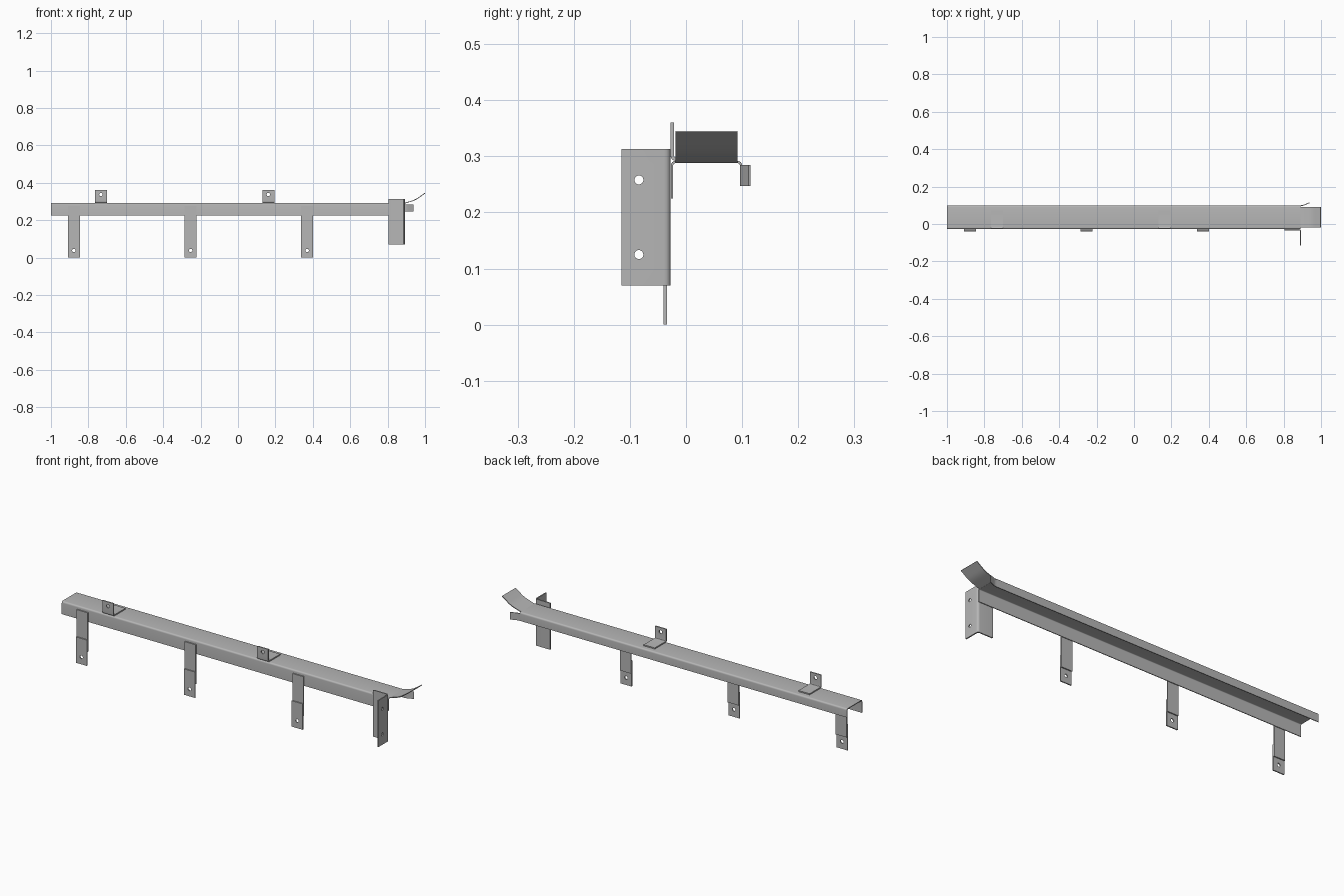
import bpy, bmesh, math
from mathutils import Vector, Matrix

cube = bpy.data.objects.get("Cube")
if cube:
    bpy.data.objects.remove(cube, do_unlink=True)

steel = bpy.data.materials.new("grey_steel")
steel.use_nodes = True
grey = (0.47, 0.47, 0.47, 1)
steel.diffuse_color = grey
steel.node_tree.nodes["Principled BSDF"].inputs["Base Color"].default_value = grey

# How a profile point (a, b) at extrusion distance d maps to space
PLACE = {
    "x": lambda a, b, d: (d, a, b),
    "y": lambda a, b, d: (a, d, b),
    "z": lambda a, b, d: (a, b, d),
}


def round_corners(path, radius):
    """Replace each inner corner of a path by a short curve."""
    pts = [Vector(p) for p in path]
    out = [pts[0]]
    for prev, cur, nxt in zip(pts, pts[1:], pts[2:]):
        a = cur + (prev - cur).normalized() * radius
        b = cur + (nxt - cur).normalized() * radius
        for i in range(5):
            t = i / 4
            out.append(a * (1 - t) ** 2 + cur * 2 * t * (1 - t) + b * t * t)
    return out + [pts[-1]]


def sheet(name, path, axis, start, end, thick=0.005, radius=0.007):
    """Bent sheet metal: a thickened centre line extruded along an axis."""
    pts = round_corners(path, radius)
    left, right = [], []
    for i, p in enumerate(pts):
        d1 = (p - pts[i - 1]).normalized() if i else None
        d2 = (pts[i + 1] - p).normalized() if i < len(pts) - 1 else None
        d1, d2 = d1 or d2, d2 or d1
        n1, n2 = Vector((-d1.y, d1.x)), Vector((-d2.y, d2.x))
        off = (n1 + n2) / (1 + n1.dot(n2)) * thick / 2
        left.append(p + off)
        right.append(p - off)
    bm = bmesh.new()
    rows = [[bm.verts.new(PLACE[axis](p.x, p.y, d)) for p in side]
            for d in (start, end) for side in (left, right)]
    l0, r0, l1, r1 = rows
    for i in range(len(pts) - 1):
        for a, b in ((l0, r0), (l1, r1), (l0, l1), (r0, r1)):
            bm.faces.new((a[i], a[i + 1], b[i + 1], b[i]))
    for i in (0, -1):
        bm.faces.new((l0[i], r0[i], r1[i], l1[i]))
    bmesh.ops.recalc_face_normals(bm, faces=bm.faces)
    mesh = bpy.data.meshes.new(name)
    bm.to_mesh(mesh)
    bm.free()
    mesh.materials.append(steel)
    obj = bpy.data.objects.new(name, mesh)
    bpy.context.collection.objects.link(obj)
    return obj


def drill(obj, centre, axis, radius=0.009):
    """Cut a round hole through a sheet."""
    bm = bmesh.new()
    turn = Matrix.Rotation(math.pi / 2, 4, "Y" if axis == "x" else "X")
    bmesh.ops.create_cone(bm, cap_ends=True, segments=24, radius1=radius,
                          radius2=radius, depth=0.04,
                          matrix=Matrix.Translation(centre) @ turn)
    mesh = bpy.data.meshes.new("hole_cutter")
    bm.to_mesh(mesh)
    bm.free()
    mesh.materials.append(steel)
    cutter = bpy.data.objects.new("hole_cutter", mesh)
    cutter.hide_render = True
    bpy.context.collection.objects.link(cutter)
    mod = obj.modifiers.new("hole", "BOOLEAN")
    mod.operation, mod.solver, mod.object = "DIFFERENCE", "EXACT", cutter
    graph = bpy.context.evaluated_depsgraph_get()
    cut = bpy.data.meshes.new_from_object(obj.evaluated_get(graph))
    obj.modifiers.clear()
    obj.data = cut
    bpy.data.objects.remove(cutter, do_unlink=True)


parts = []

# Long rail, open underneath
rail_end = 0.89
parts.append(sheet("rail", [(-0.025, 0.225), (-0.025, 0.29), (0.098, 0.29), (0.098, 0.247)],
                   "x", -1, rail_end, thick=0.004))

# Upturned lip at the end of the rail top
parts.append(sheet("end_lip", [(rail_end, 0.29), (0.95, 0.309), (0.999, 0.344)],
                   "y", -0.019, 0.092, thick=0.004, radius=0.02))

# Flared tab at the end of the back flange
parts.append(sheet("flared_tab", [(rail_end, 0.098), (0.902, 0.099), (0.938, 0.113)],
                   "z", 0.247, 0.285, thick=0.004, radius=0.006))

# Hanging legs, each of two lapped plates
for i, x in enumerate((-0.878, -0.253, 0.37)):
    x0, x1 = x - 0.032, x + 0.032
    parts.append(sheet(f"leg_upper_{i + 1}", [(-0.0305, 0.07), (-0.0305, 0.275)],
                       "x", x0, x1, thick=0.006))
    lower = sheet(f"leg_lower_{i + 1}", [(-0.0367, 0), (-0.0367, 0.135)],
                  "x", x0, x1, thick=0.006)
    drill(lower, (x, -0.0367, 0.038), "y")
    parts.append(lower)

# Angle clips standing on the rail
for i, x in enumerate((-0.733, 0.162)):
    clip = sheet(f"top_clip_{i + 1}", [(0.072, 0.295), (-0.0245, 0.295), (-0.0245, 0.36)],
                 "x", x - 0.032, x + 0.032, thick=0.006)
    drill(clip, (x, -0.0245, 0.337), "y")
    parts.append(clip)

# Tall angle bracket at the end
bracket = sheet("end_bracket", [(0.805, -0.0305), (0.89, -0.0305), (0.89, -0.115)],
                "z", 0.07, 0.313, thick=0.006, radius=0.009)
for z in (0.125, 0.258):
    drill(bracket, (0.89, -0.084, z), "x", 0.008)
parts.append(bracket)

# Smooth the bends, keep the edges sharp
bpy.ops.object.select_all(action="DESELECT")
for part in parts:
    part.select_set(True)
bpy.context.view_layer.objects.active = parts[0]
bpy.ops.object.shade_smooth_by_angle(angle=math.radians(35))
